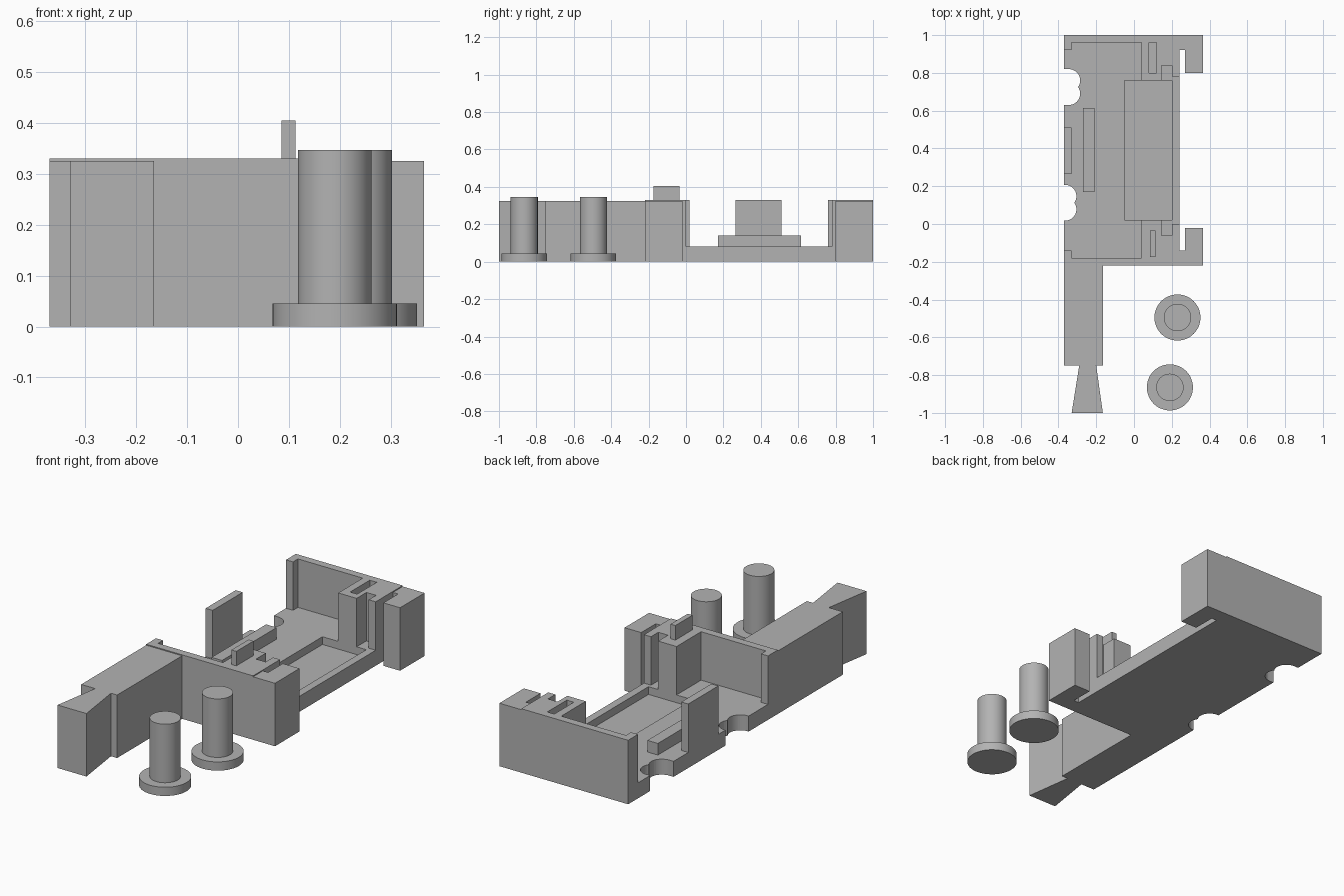
import bpy, bmesh, math

cube = bpy.data.objects.get("Cube")
if cube:
    bpy.data.objects.remove(cube, do_unlink=True)

mat = bpy.data.materials.new("plain grey")
mat.use_nodes = True
GREY = (0.45, 0.45, 0.45, 1)
mat.diffuse_color = GREY
mat.node_tree.nodes["Principled BSDF"].inputs["Base Color"].default_value = GREY


def prism(name, outline, z0, z1):
    """Extrude a flat outline from z0 up to z1."""
    bm = bmesh.new()
    face = bm.faces.new([bm.verts.new((x, y, z0)) for x, y in outline])
    top = bmesh.ops.extrude_face_region(bm, geom=[face])["geom"]
    for v in top:
        if isinstance(v, bmesh.types.BMVert):
            v.co.z = z1
    bmesh.ops.recalc_face_normals(bm, faces=bm.faces)
    mesh = bpy.data.meshes.new(name)
    bm.to_mesh(mesh)
    bm.free()
    mesh.materials.append(mat)
    ob = bpy.data.objects.new(name, mesh)
    bpy.context.collection.objects.link(ob)
    return ob


def box(name, x0, x1, y0, y1, z0, z1):
    return prism(name, [(x0, y0), (x1, y0), (x1, y1), (x0, y1)], z0, z1)


def cut(ob, cutter):
    m = ob.modifiers.new("cut", 'BOOLEAN')
    m.operation = 'DIFFERENCE'
    m.solver = 'EXACT'
    m.object = cutter
    cutter.hide_render = True
    cutter.hide_viewport = True


def disc(name, x, y, r, z0, z1):
    bpy.ops.mesh.primitive_cylinder_add(vertices=48, radius=r, depth=z1 - z0,
                                        location=(x, y, (z0 + z1) / 2))
    ob = bpy.context.object
    ob.name = name
    ob.data.materials.append(mat)
    bpy.ops.object.shade_smooth_by_angle(angle=math.radians(30))


FLOOR, TOP, LOW = 0.08, 0.33, 0.325
MID = 0.39  # the tray ends mirror about this y

# Tray floor with its sunken bed and two double-lobed edge notches
floor = box("tray_floor", -0.37, 0.24, -0.22, 1.0, 0, FLOOR)
cut(floor, box("bed_cutter", -0.05, 0.20, 0.02, 0.76, 0.04, 0.2))


def notch(name, cx, cy, r=0.06, off=0.035):
    end = -math.asin(off / r)
    angles = [math.pi / 2 + (end - math.pi / 2) * i / 14 for i in range(15)]
    lobe = [(cx + r * math.cos(a), off + r * math.sin(a)) for a in angles]
    half = [(-0.5, off + r)] + lobe
    pts = half + [(x, -y) for x, y in reversed(half[:-1])]
    return prism(name, [(x, cy + y) for x, y in pts], -0.1, 0.2)


cut(floor, notch("rear_notch_cutter", -0.345, 0.725))
cut(floor, notch("front_notch_cutter", -0.365, 0.1125))

# End walls with pillar blocks, plus the outer hooks
wall = [(-0.37, 0.61), (-0.37, 0.53), (-0.33, 0.53), (-0.33, 0.57), (0.04, 0.57),
        (0.04, 0.37), (0.145, 0.37), (0.145, 0.45), (0.20, 0.45), (0.20, 0.39),
        (0.24, 0.39), (0.24, 0.61)]
hook = [(0.24, 0.61), (0.24, 0.53), (0.27, 0.53), (0.27, 0.41), (0.365, 0.41),
        (0.365, 0.61)]
ends = {}
for side, s in (("rear", 1), ("front", -1)):
    ends[side] = prism(side + "_end_wall", [(x, MID + s * v) for x, v in wall], FLOOR, TOP)
    prism(side + "_hook", [(x, MID + s * v) for x, v in hook], 0, LOW)

# Slot in the rear block and matching tab on the front block
cut(ends["rear"], box("slot_cutter", 0.08, 0.12, 0.80, 0.96, 0.23, 0.5))
box("front_tab", 0.085, 0.113, -0.175, -0.035, TOP, 0.405)

# Side panel and low rib
box("side_panel", -0.37, -0.33, 0.265, 0.51, FLOOR, TOP)
box("floor_rib", -0.27, -0.21, 0.17, 0.615, FLOOR, 0.14)

# Arm ending in a dovetail
prism("dovetail_arm", [(-0.37, -0.22), (-0.37, -0.75), (-0.29, -0.75), (-0.33, -1.0),
                       (-0.165, -1.0), (-0.20, -0.75), (-0.165, -0.75),
                       (-0.165, -0.22)], 0, LOW)

# Loose flanged pins
for name, x, y in (("near_pin", 0.19, -0.865), ("far_pin", 0.23, -0.495)):
    disc(name + "_flange", x, y, 0.122, 0, 0.045)
    disc(name + "_shaft", x, y, 0.0725, 0.045, 0.347)
